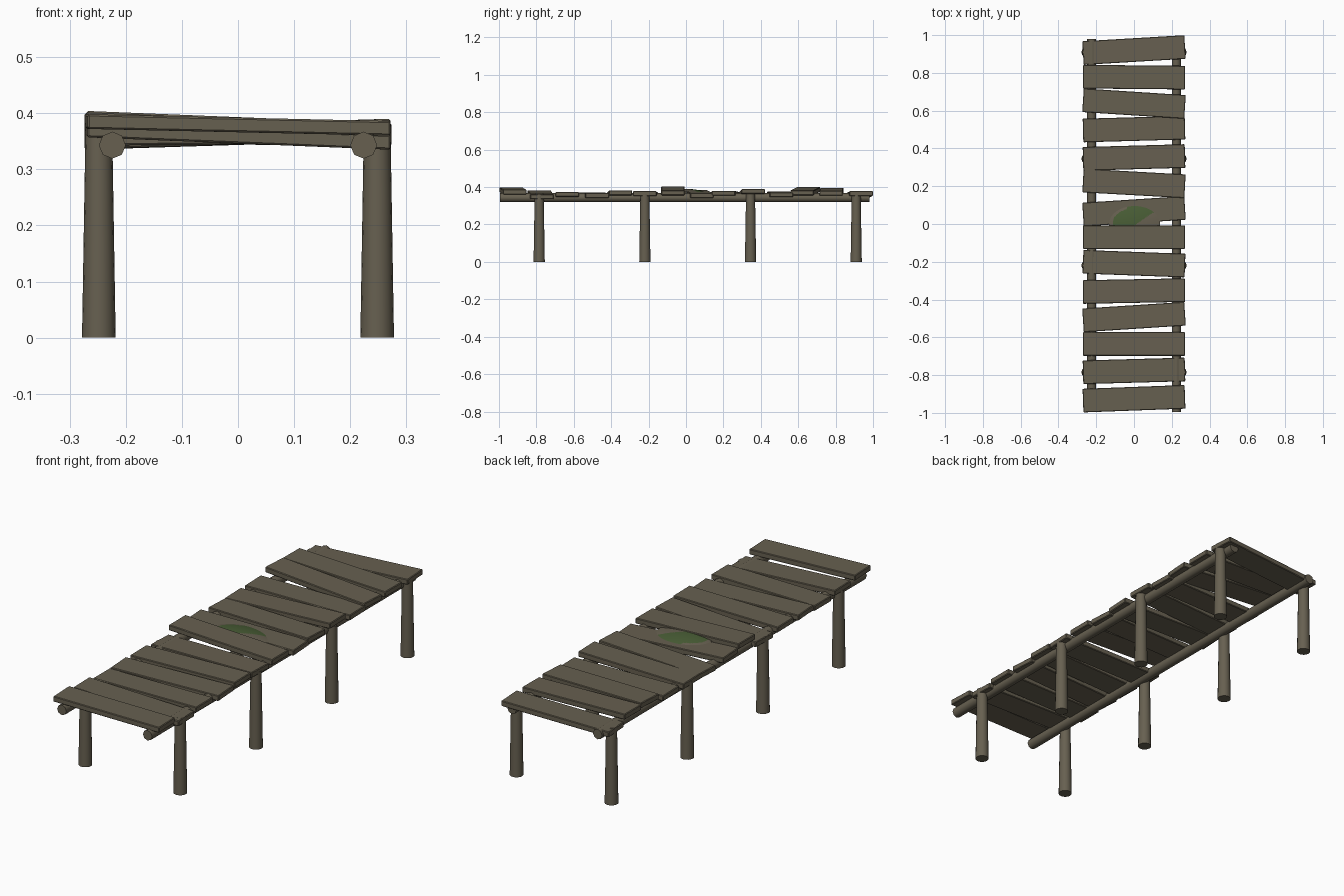
import bpy
import bmesh
import math
from mathutils import Vector

cube = bpy.data.objects.get("Cube")
if cube:
    bpy.data.objects.remove(cube)


def make_material(name, colour):
    material = bpy.data.materials.new(name)
    material.use_nodes = True
    material.diffuse_color = (*colour, 1)
    shader = material.node_tree.nodes["Principled BSDF"]
    shader.inputs["Base Color"].default_value = (*colour, 1)
    shader.inputs["Roughness"].default_value = 1
    return material


wood = make_material("weathered_wood", (0.135, 0.117, 0.081))
moss = make_material("moss_green", (0.066, 0.11, 0.036))


def finish(name, bm, materials, smooth=False):
    """Turn a bmesh into a named object with its materials."""
    bmesh.ops.recalc_face_normals(bm, faces=bm.faces)
    mesh = bpy.data.meshes.new(name)
    bm.to_mesh(mesh)
    bm.free()
    for material in materials:
        mesh.materials.append(material)
    obj = bpy.data.objects.new(name, mesh)
    bpy.context.collection.objects.link(obj)
    if smooth:
        bpy.ops.object.select_all(action="DESELECT")
        obj.select_set(True)
        bpy.context.view_layer.objects.active = obj
        bpy.ops.object.shade_smooth_by_angle(angle=math.radians(50))
    return obj


def add_log(name, start, end, start_radius, end_radius, sides):
    """A tapered round log between two points."""
    start, end = Vector(start), Vector(end)
    bm = bmesh.new()
    bmesh.ops.create_cone(bm, cap_ends=True, segments=sides, radius1=start_radius,
                          radius2=end_radius, depth=(end - start).length)
    turn = (end - start).to_track_quat("Z", "Y").to_matrix()
    bmesh.ops.rotate(bm, matrix=turn, verts=bm.verts)
    bmesh.ops.translate(bm, vec=(start + end) / 2, verts=bm.verts)
    return finish(name, bm, [wood], smooth=True)


def add_plank(name, left_y, right_y, left_top, right_top):
    """A board laid crosswise, sheared to its end positions and heights."""
    bm = bmesh.new()
    bmesh.ops.create_cube(bm, size=1)
    slope = (right_y - left_y) / PLANK_LENGTH
    for v in bm.verts:
        t = v.co.x + 0.5
        across = v.co.y * PLANK_WIDTH
        v.co = (v.co.x * PLANK_LENGTH - across * slope,
                left_y + (right_y - left_y) * t + across,
                left_top + (right_top - left_top) * t + (v.co.z - 0.5) * PLANK_THICKNESS)
    obj = finish(name, bm, [wood])
    bevel = obj.modifiers.new("worn_edges", "BEVEL")
    bevel.width = 0.003
    bevel.segments = 1
    return obj


# Support posts and long beams, one row on each side
for side, label in ((-1, "right"), (1, "left")):
    for i in range(4):
        y = -0.785 + i * 0.565
        add_log(f"{label}_post_{i + 1}", (side * 0.248, y, 0),
                (side * 0.248, y, 0.362), 0.03, 0.024, 16)
    add_log(f"{label}_beam", (side * 0.224, -0.995, 0.343),
            (side * 0.224, 0.98, 0.343), 0.024, 0.024, 8)

# Crooked deck planks: y at -x end, y at +x end, top at -x end, top at +x end
PLANK_LENGTH, PLANK_WIDTH, PLANK_THICKNESS = 0.54, 0.125, 0.026
planks = (
    (-0.935, -0.915, 0.398, 0.386),
    (-0.785, -0.77, 0.383, 0.361),
    (-0.635, -0.635, 0.368, 0.374),
    (-0.51, -0.475, 0.372, 0.368),
    (-0.36, -0.35, 0.372, 0.382),
    (-0.2, -0.22, 0.362, 0.378),
    (-0.07, -0.07, 0.404, 0.382),
    (0.05, 0.085, 0.384, 0.368),
    (0.23, 0.2, 0.372, 0.38),
    (0.345, 0.36, 0.373, 0.39),
    (0.495, 0.51, 0.375, 0.372),
    (0.655, 0.62, 0.4, 0.382),
    (0.78, 0.775, 0.396, 0.38),
    (0.905, 0.937, 0.361, 0.378),
)
for i, plank in enumerate(planks):
    add_plank(f"deck_plank_{i + 1}", *plank)

# Low moss mound tucked against the middle plank, with bare patches
bm = bmesh.new()
bmesh.ops.create_grid(bm, x_segments=40, y_segments=40, size=1)
for v in bm.verts:
    x, y = v.co.x, v.co.y
    # Map the square grid to a round dome
    u, w = x * math.sqrt(1 - y * y / 2), y * math.sqrt(1 - x * x / 2)
    v.co = (u, w, 1 - u * u - w * w)
for face in bm.faces:
    c = face.calc_center_median()
    bare_side = c.x - c.y > 0.08
    bare_rim = c.x < -0.3 and math.hypot(c.x, c.y) > 0.87
    face.material_index = 0 if bare_side or bare_rim else 1
for v in bm.verts:
    v.co = (v.co.x * 0.135 + 0.003, v.co.y * 0.095, 0.377 - v.co.x * 0.004 + v.co.z * 0.013)
finish("moss_patch", bm, [wood, moss], smooth=True)
